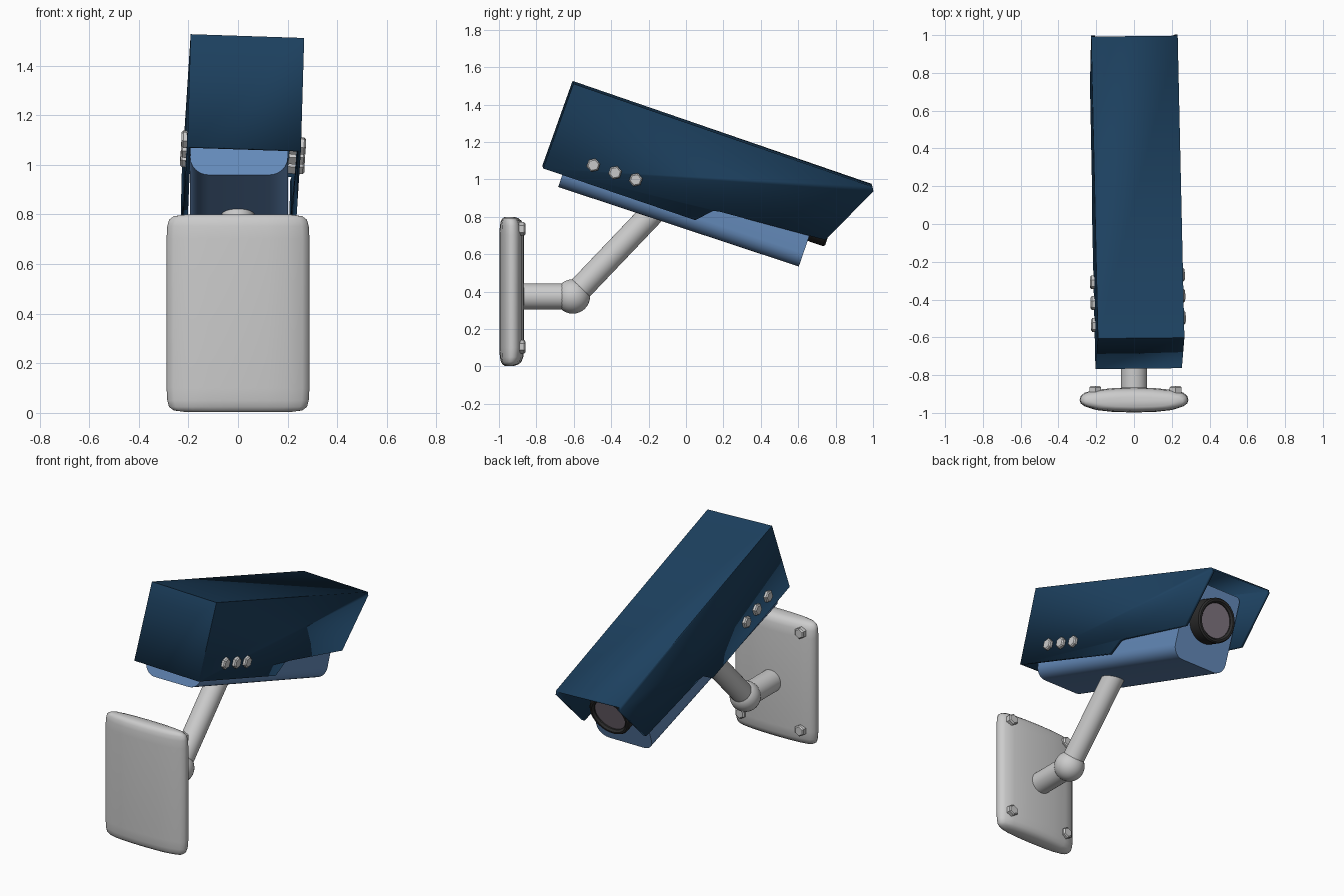
import bpy, bmesh, math
from mathutils import Matrix, Vector

if "Cube" in bpy.data.objects:
    bpy.data.objects.remove(bpy.data.objects["Cube"])


def material(name, rgb):
    m = bpy.data.materials.new(name)
    m.diffuse_color = (*rgb, 1)
    m.use_nodes = True
    m.node_tree.nodes["Principled BSDF"].inputs["Base Color"].default_value = m.diffuse_color
    return m


NAVY = material("navy", (0.012, 0.052, 0.115))
BLUE = material("blue", (0.13, 0.26, 0.50))
BLACK = material("black", (0.025, 0.025, 0.025))
GLASS = material("glass", (0.22, 0.18, 0.22))


def finish(bm, name, matrix=Matrix(), mat=None, angle=35):
    me = bpy.data.meshes.new(name)
    bm.normal_update()
    bm.to_mesh(me)
    bm.free()
    me.shade_smooth()
    me.set_sharp_from_angle(angle=math.radians(angle))
    ob = bpy.data.objects.new(name, me)
    ob.matrix_world = matrix
    bpy.context.collection.objects.link(ob)
    if mat:
        me.materials.append(mat)
    return ob


def frame(origin, y, z):
    y = Vector(y).normalized()
    x = y.cross(Vector(z)).normalized()
    m = Matrix((x, y, x.cross(y))).transposed().to_4x4()
    m.translation = origin
    return m


def rod(name, a, b, r, base=Matrix(), segs=32, bevel=0.0, mat=None):
    a, b = Vector(a), Vector(b)
    bm = bmesh.new()
    bmesh.ops.create_cone(bm, cap_ends=True, segments=segs, radius1=r, radius2=r, depth=(b - a).length)
    if bevel:
        rim = [e for e in bm.edges if e.verts[0].co.z > 0 and e.verts[1].co.z > 0]
        bmesh.ops.bevel(bm, geom=rim, offset=bevel, segments=1, affect='EDGES')
    rot = (b - a).to_track_quat('Z', 'Y').to_matrix().to_4x4()
    return finish(bm, name, base @ Matrix.Translation((a + b) / 2) @ rot, mat)


# tilted frames: the hood sits slightly askew on the body
HOOD = frame((0.038, -0.604, 1.519), (-0.021, 0.9455, -0.3256), (0.028, 0.3256, 0.9455))
BODY = frame((0.004, -0.604, 1.519), (0, 0.9455, -0.3256), (0, 0.3256, 0.9455))

# hood: folded sheet, open below and in front
W = 0.229
profile = [(0, 0), (-0.005, -0.481), (0.854, -0.478), (0.928, -0.399), (0.966, -0.392),
           (1.545, -0.352), (1.704, -0.022), (1.691, 0)]
bm = bmesh.new()
R = [bm.verts.new((W, y, z)) for y, z in profile]
L = [bm.verts.new((-W, y, z)) for y, z in profile]
bm.faces.new(R)
bm.faces.new(L[::-1])
bm.faces.new((L[1], R[1], R[0], L[0]))
bm.faces.new((L[0], R[0], R[-1], L[-1]))
hood = finish(bm, "hood", HOOD, NAVY, 20)
solid = hood.modifiers.new("sheet", 'SOLIDIFY')
solid.thickness = 0.02
solid.offset = -1

# camera body: long box with rounded lengthwise edges
bm = bmesh.new()
bmesh.ops.create_cube(bm, size=1)
for v in bm.verts:
    v.co = (v.co.x * 0.394, 0.107 + (v.co.y + 0.5) * 1.355, -0.04 if v.co.z > 0 else -0.555)
    if v.co.y > 1 and v.co.z < -0.5:
        v.co.z = -0.538
for low, size in ((True, 0.075), (False, 0.03)):
    long_edges = [e for e in bm.edges if abs(e.verts[0].co.y - e.verts[1].co.y) > 1
                  and (e.verts[0].co.z < -0.5) == low
                  and abs(e.verts[0].co.x) > 0.19
                  and (low or e.verts[0].co.z > -0.05)]
    bmesh.ops.bevel(bm, geom=long_edges, offset=size, segments=6, profile=0.5, affect='EDGES')
finish(bm, "camera_body", BODY, BLUE)

# lens ring: spun cross-section, with glass set inside
bm = bmesh.new()
section = [(0.138, 1.42), (0.138, 1.548), (0.13, 1.558), (0.118, 1.558), (0.108, 1.545), (0.108, 1.42)]
vs = [bm.verts.new((r, y, -0.255)) for r, y in section]
es = [bm.edges.new((vs[i], vs[(i + 1) % len(vs)])) for i in range(len(vs))]
bmesh.ops.spin(bm, geom=vs + es, cent=(0, 0, -0.255), axis=(0, 1, 0), angle=math.tau, steps=40)
bmesh.ops.remove_doubles(bm, verts=bm.verts, dist=1e-4)
bmesh.ops.recalc_face_normals(bm, faces=bm.faces)
finish(bm, "lens_ring", BODY, BLACK)
rod("lens_glass", (0, 1.44, -0.255), (0, 1.537, -0.255), 0.11, BODY, 40, mat=GLASS)

# hood bolts
for side, shift in ((1, 0), (-1, -0.036)):
    for i, y in enumerate((0.242, 0.365, 0.482)):
        rod(f"hood_bolt_{'right' if side > 0 else 'left'}_{i + 1}",
            (side * 0.185, y + shift, -0.377), (side * 0.251, y + shift, -0.377),
            0.037, HOOD, 6, 0.007)

# wall plate: pillow cross-section stacked in rings
half = [(0, -0.998), (0.12, -0.994), (0.2, -0.985), (0.26, -0.966), (0.282, -0.95), (0.288, -0.932),
        (0.282, -0.91), (0.26, -0.892), (0.2, -0.878), (0.1, -0.868), (0, -0.865)]
outline = half + [(-x, y) for x, y in half[-2:0:-1]]
ends = [(0.003, 0.72, 0.38), (0.01, 0.9, 0.62), (0.024, 0.965, 0.82), (0.05, 0.99, 0.94), (0.1, 1, 1)]
levels = ends + [(0.803 - z, sx, sy) for z, sx, sy in ends[::-1]]
bm = bmesh.new()
rings = []
for z, sx, sy in levels:
    rings.append([bm.verts.new((x * sx, -0.95 + (y + 0.95) * sy, z)) for x, y in outline])
n = len(outline)
for a, b in zip(rings, rings[1:]):
    for i in range(n):
        j = (i + 1) % n
        bm.faces.new((a[i], a[j], b[j], b[i]))
bm.faces.new(rings[0][::-1])
bm.faces.new(rings[-1])
bmesh.ops.recalc_face_normals(bm, faces=bm.faces)
finish(bm, "wall_plate", angle=50)

# plate bolts
for i, (x, z) in enumerate(((-0.205, 0.735), (0.22, 0.735), (-0.205, 0.105), (0.22, 0.105))):
    rod(f"plate_bolt_{i + 1}", (x, -0.92, z), (x, -0.858, z), 0.036, segs=6, bevel=0.007)

# arm: stub, ball joint and angled strut
joint = Vector((0, -0.605, 0.374))
rod("arm_stub", (0, -0.9, 0.374), joint, 0.07)
rod("arm_strut", joint, joint + Vector((0, 0.69, 0.724)) * 0.69, 0.066)
bm = bmesh.new()
bmesh.ops.create_uvsphere(bm, u_segments=32, v_segments=16, radius=0.092)
finish(bm, "ball_joint", Matrix.Translation(joint))
